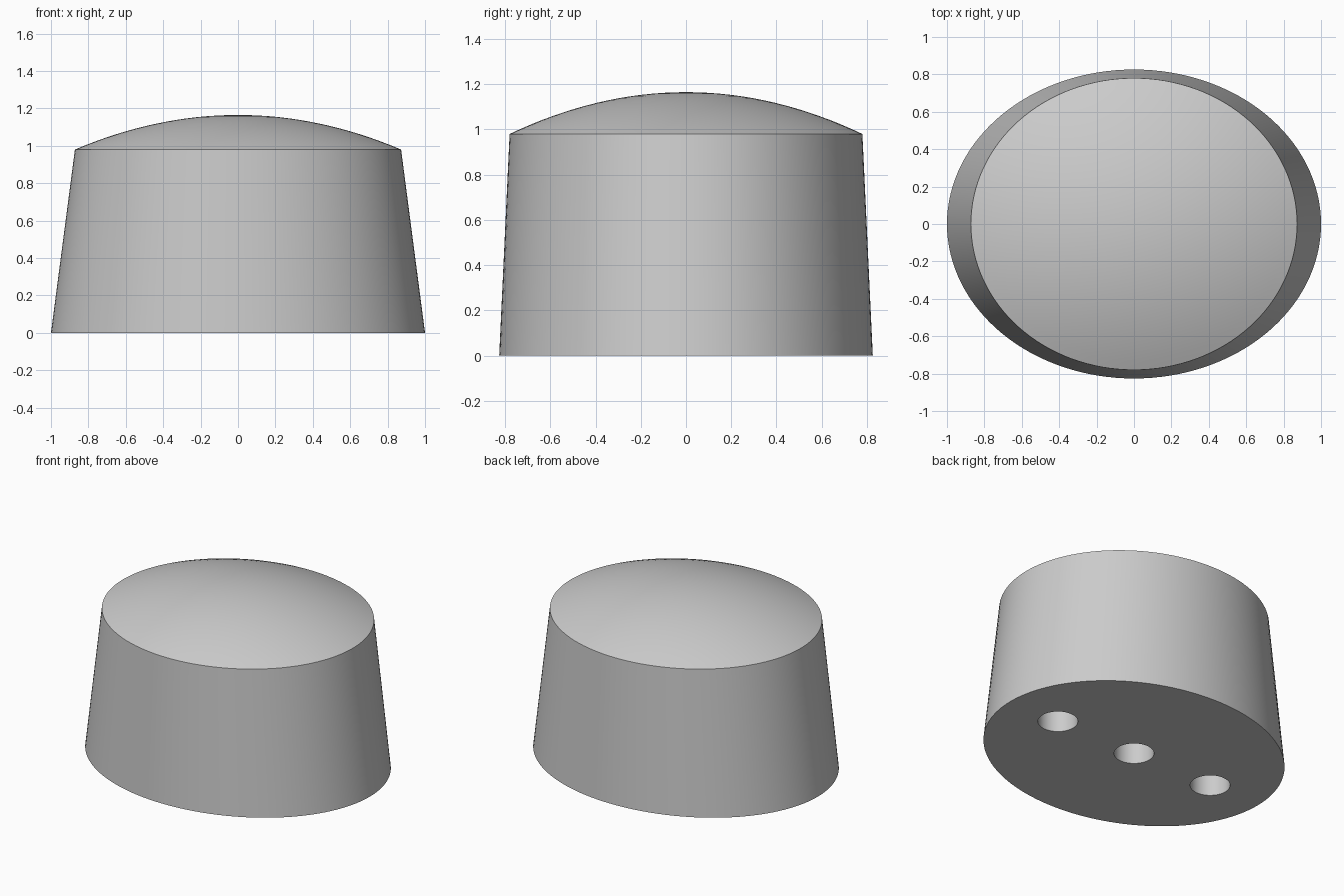
import bpy, bmesh, math

if "Cube" in bpy.data.objects:
    bpy.data.objects.remove(bpy.data.objects["Cube"], do_unlink=True)

SEGMENTS = 128
RIM_X, RIM_Y, RIM_Z, DOME = 0.872, 0.78, 0.98, 0.185

grey = bpy.data.materials.new("light_grey")
grey.use_nodes = True
colour = (0.6, 0.6, 0.6, 1)
grey.diffuse_color = colour
grey.node_tree.nodes["Principled BSDF"].inputs["Base Color"].default_value = colour


def ring(bm, rx, ry, z):
    angles = [2 * math.pi * i / SEGMENTS for i in range(SEGMENTS)]
    return [bm.verts.new((rx * math.cos(a), ry * math.sin(a), z)) for a in angles]


def bridge(bm, low, high):
    for i in range(SEGMENTS):
        j = (i + 1) % SEGMENTS
        bm.faces.new((low[i], low[j], high[j], high[i]))


# Tapered oval body with a shallow domed top
bm = bmesh.new()
base = ring(bm, 1, 0.826, 0)
bm.faces.new(base[::-1])
previous = base
steps = 16
for k in range(steps):
    t = 1 - k / steps
    current = ring(bm, RIM_X * t, RIM_Y * t, RIM_Z + DOME * (1 - t * t))
    bridge(bm, previous, current)
    previous = current
peak = bm.verts.new((0, 0, RIM_Z + DOME))
for i in range(SEGMENTS):
    bm.faces.new((previous[i], previous[(i + 1) % SEGMENTS], peak))
mesh = bpy.data.meshes.new("domed_body")
bm.to_mesh(mesh)
bm.free()
mesh.materials.append(grey)
body = bpy.data.objects.new("domed_body", mesh)
bpy.context.collection.objects.link(body)

# Three round blind holes in the underside
HOLE_DEPTH = 0.5
for x in (-0.615, 0, 0.615):
    bpy.ops.mesh.primitive_cylinder_add(vertices=48, radius=0.124, depth=2 * HOLE_DEPTH,
                                        location=(x, 0, 0))
    cutter = bpy.context.object
    cutter.name = "hole_cutter"
    cutter.hide_render = True
    cutter.data.materials.append(grey)
    cut = body.modifiers.new("hole", "BOOLEAN")
    cut.operation = "DIFFERENCE"
    cut.solver = "EXACT"
    cut.object = cutter
    bpy.ops.object.select_all(action="DESELECT")
    body.select_set(True)
    bpy.context.view_layer.objects.active = body
    bpy.ops.object.modifier_apply(modifier=cut.name)
    bpy.data.objects.remove(cutter, do_unlink=True)

bpy.ops.object.shade_smooth_by_angle(angle=math.radians(30))
